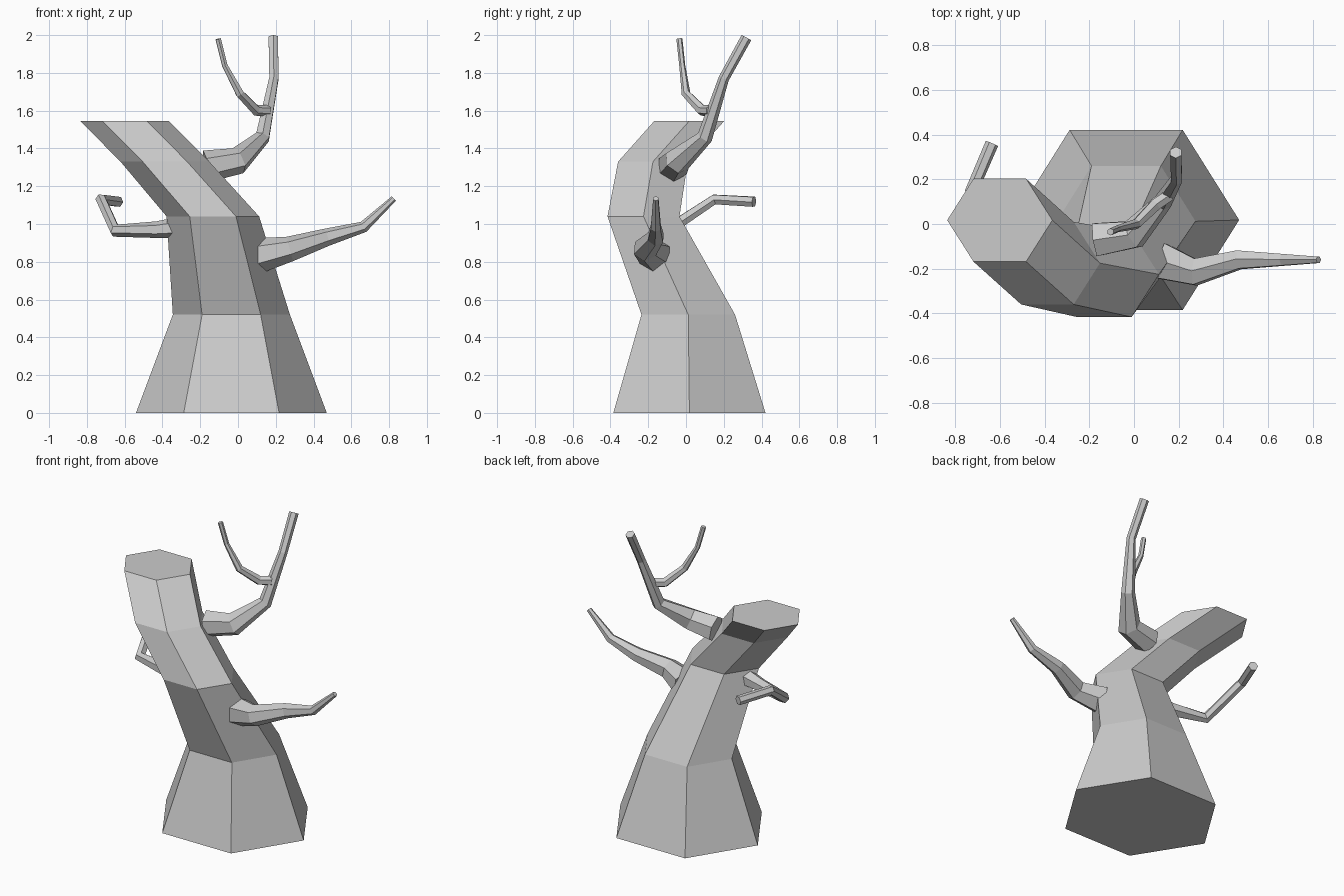
import bpy, bmesh, math
from mathutils import Vector

if "Cube" in bpy.data.objects:
    bpy.data.objects.remove(bpy.data.objects["Cube"])

SIDES = 6

def loft(name, rings):
    """Skin a list of six-sided rings and cap both ends."""
    bm = bmesh.new()
    loops = [[bm.verts.new(p) for p in ring] for ring in rings]
    for a, b in zip(loops, loops[1:]):
        for i in range(SIDES):
            j = (i + 1) % SIDES
            bm.faces.new((a[i], a[j], b[j], b[i]))
    bm.faces.new(loops[0][::-1])
    bm.faces.new(loops[-1])
    bmesh.ops.recalc_face_normals(bm, faces=bm.faces)
    mesh = bpy.data.meshes.new(name)
    bm.to_mesh(mesh)
    bm.free()
    obj = bpy.data.objects.new(name, mesh)
    bpy.context.collection.objects.link(obj)
    return obj

def branch(name, path):
    """Tapered hexagonal tube along (x, y, z, radius) points."""
    pts = [Vector(p[:3]) for p in path]
    rings, side = [], None
    for k, p in enumerate(pts):
        before = (p - pts[k - 1]).normalized() if k else Vector()
        after = (pts[k + 1] - p).normalized() if k + 1 < len(pts) else Vector()
        t = (before + after).normalized()
        if side is None:
            side = t.cross(Vector((0, 0, 1)))
        side = (side - t * side.dot(t)).normalized()
        up = side.cross(t)
        r = path[k][3]
        angles = [math.tau * (i + 0.5) / SIDES for i in range(SIDES)]
        rings.append([p + r * (side * math.cos(a) + up * math.sin(a)) for a in angles])
    return loft(name, rings)

# Leaning trunk: level hexagons as (centre x, centre y, z, radius x, radius y)
levels = [(-0.035, 0.018, 0.0, 0.505, 0.465),
          (-0.035, 0.012, 0.52, 0.31, 0.286),
          (-0.133, -0.225, 1.04, 0.245, 0.22),
          (-0.387, -0.175, 1.33, 0.235, 0.213),
          (-0.60, 0.017, 1.545, 0.235, 0.214)]
loft("trunk", [[(x + rx * math.cos(math.tau * i / SIDES),
                 y + ry * math.sin(math.tau * i / SIDES), z) for i in range(SIDES)]
               for x, y, z, rx, ry in levels])

# Right limb
branch("right_branch", [(0.12, -0.165, 0.835, 0.092), (0.275, -0.215, 0.868, 0.067),
                        (0.47, -0.16, 0.93, 0.047), (0.665, -0.16, 0.985, 0.03),
                        (0.825, -0.16, 1.135, 0.016)])

# Left limb, bending backwards
branch("left_branch", [(-0.28, -0.19, 0.985, 0.06), (-0.43, -0.16, 0.97, 0.044),
                       (-0.65, -0.10, 0.965, 0.034), (-0.725, 0.15, 1.13, 0.03),
                       (-0.635, 0.36, 1.118, 0.03)])

# Upper limb and its twig
branch("upper_branch", [(-0.17, -0.07, 1.305, 0.085), (0.0, -0.045, 1.335, 0.072),
                        (0.13, 0.10, 1.46, 0.042), (0.19, 0.20, 1.77, 0.028),
                        (0.187, 0.32, 1.987, 0.029)])
branch("upper_twig", [(0.16, 0.13, 1.60, 0.03), (0.095, 0.085, 1.602, 0.03),
                      (0.01, 0.0, 1.69, 0.024), (-0.07, -0.02, 1.84, 0.016),
                      (-0.105, -0.035, 1.98, 0.016)])
